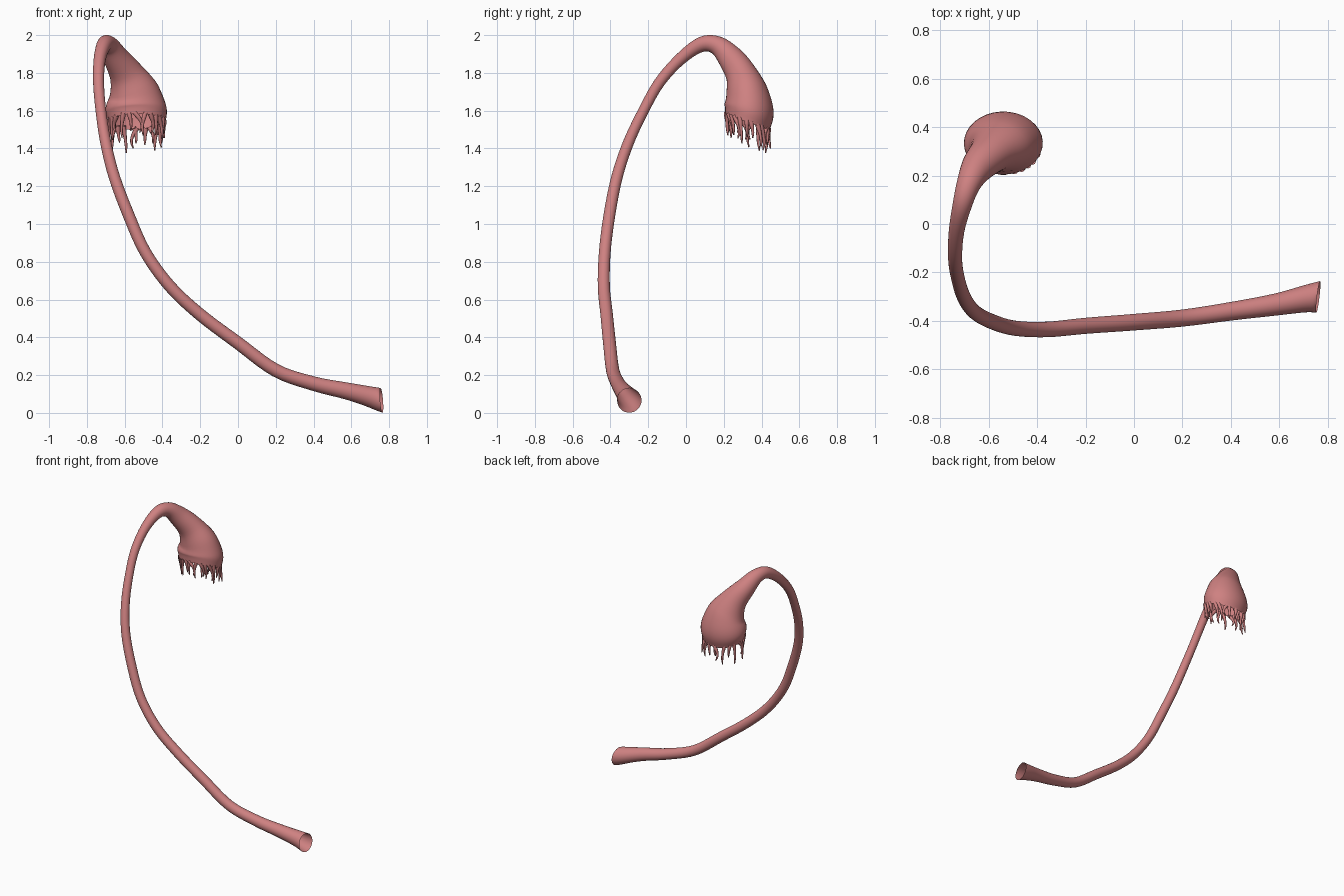
import bpy, bmesh, math, random
from mathutils import Vector

if "Cube" in bpy.data.objects:
    bpy.data.objects.remove(bpy.data.objects["Cube"])

random.seed(4)
mat = bpy.data.materials.new("tissue_pink")
mat.diffuse_color = (0.62, 0.22, 0.22, 1)
mat.use_nodes = True
mat.node_tree.nodes["Principled BSDF"].inputs["Base Color"].default_value = mat.diffuse_color


def smooth_path(pts, sub):
    """Catmull-Rom through rows of any length."""
    p = [Vector(q) for q in pts]
    p = [2 * p[0] - p[1]] + p + [2 * p[-1] - p[-2]]
    out = []
    for i in range(1, len(p) - 2):
        a, b, c, d = p[i - 1:i + 3]
        for k in range(sub):
            t = k / sub
            out.append(0.5 * (2 * b + (c - a) * t + (2 * a - 5 * b + 4 * c - d) * t * t
                              + (3 * b - a - 3 * c + d) * t ** 3))
    out.append(p[-2])
    return out


def sweep(bm, centres, radii, sides, squash=None, start_n=None, end_n=None, blend=10, cap=False):
    """Round tube with changing radius; its end planes can be tilted."""
    n = len(centres)
    side, rings = None, []
    for i, c in enumerate(centres):
        t = (centres[min(i + 1, n - 1)] - centres[max(i - 1, 0)]).normalized()
        if start_n and i < 5:
            t = t.lerp(start_n, 1 - i / 5).normalized()
        if end_n and i > n - 1 - blend:
            t = t.lerp(end_n, 1 - (n - 1 - i) / blend).normalized()
        if side is None:
            side = t.orthogonal()
        side = (side - t * side.dot(t)).normalized()
        up = t.cross(side)
        ring = []
        for k in range(sides):
            a = math.tau * k / sides
            o = (side * math.cos(a) + up * math.sin(a)) * radii[i]
            if squash:
                o.y *= squash[i]
            ring.append(bm.verts.new(c + o))
        rings.append(ring)
    for r, s in zip(rings, rings[1:]):
        for k in range(sides):
            j = (k + 1) % sides
            bm.faces.new((r[k], r[j], s[j], s[k]))
    if cap:
        bm.faces.new(rings[-1])
    return rings


def finish(bm, name):
    me = bpy.data.meshes.new(name)
    bm.to_mesh(me)
    bm.free()
    ob = bpy.data.objects.new(name, me)
    bpy.context.collection.objects.link(ob)
    me.materials.append(mat)
    me.shade_smooth()
    return ob


# Tube and bulb: centre x, y, z, radius, depth squash
rows = [
    (0.76, -0.30, 0.066, 0.065, 1), (0.70, -0.31, 0.085, 0.055, 1),
    (0.58, -0.333, 0.115, 0.045, 1), (0.40, -0.36, 0.155, 0.038, 1),
    (0.20, -0.388, 0.225, 0.035, 1), (0.0, -0.405, 0.37, 0.034, 1),
    (-0.20, -0.42, 0.52, 0.033, 1), (-0.36, -0.435, 0.67, 0.032, 1),
    (-0.49, -0.43, 0.85, 0.031, 1), (-0.58, -0.405, 1.05, 0.031, 1),
    (-0.655, -0.365, 1.25, 0.03, 1), (-0.70, -0.305, 1.43, 0.029, 1),
    (-0.726, -0.225, 1.60, 0.028, 1), (-0.738, -0.14, 1.75, 0.029, 1),
    (-0.732, -0.03, 1.873, 0.032, 1), (-0.708, 0.08, 1.95, 0.04, 1),
    (-0.682, 0.165, 1.945, 0.05, 1), (-0.645, 0.235, 1.88, 0.068, 1),
    (-0.592, 0.29, 1.795, 0.092, 0.88), (-0.553, 0.32, 1.70, 0.134, 0.82),
    (-0.54, 0.334, 1.61, 0.162, 0.81), (-0.535, 0.325, 1.54, 0.152, 0.81),
]
path = smooth_path(rows, 5)
bm = bmesh.new()
rim_n = Vector((0, -0.28, -0.95)).normalized()
rings = sweep(bm, [Vector(p[:3]) for p in path], [p[3] for p in path], 32,
              [p[4] for p in path], Vector((-1, 0.12, -0.08)).normalized(), rim_n)
rim = [v.co.copy() for v in rings[-1]]
finish(bm, "tube_and_bulb")

# Fringe: tapered wavy strands hanging from the rim
bm = bmesh.new()
mid = sum(rim, Vector()) / len(rim)
COUNT = 24
for i in range(COUNT):
    f = (i + random.uniform(-0.25, 0.25)) / COUNT * len(rim)
    k = int(f) % len(rim)
    root = rim[k].lerp(rim[(k + 1) % len(rim)], f % 1)
    out = (root - mid).normalized()
    tan = out.cross(rim_n)
    root = root - out * 0.007
    length = random.uniform(0.07, 0.135)
    sway, lean = random.uniform(-0.03, 0.03), random.uniform(-0.015, 0.012)
    down = Vector((0, 0.05, -1))
    pts = []
    for s, r in ((-0.1, 0.013), (0.12, 0.012), (0.4, 0.0085), (0.7, 0.007), (1, 0.003)):
        q = root + down * length * s + tan * sway * math.sin(s * 2.5) + out * lean * s * s
        pts.append((*q, r))
    sp = smooth_path(pts, 3)
    sweep(bm, [Vector(p[:3]) for p in sp], [p[3] for p in sp], 8, cap=True)
finish(bm, "fringe")
